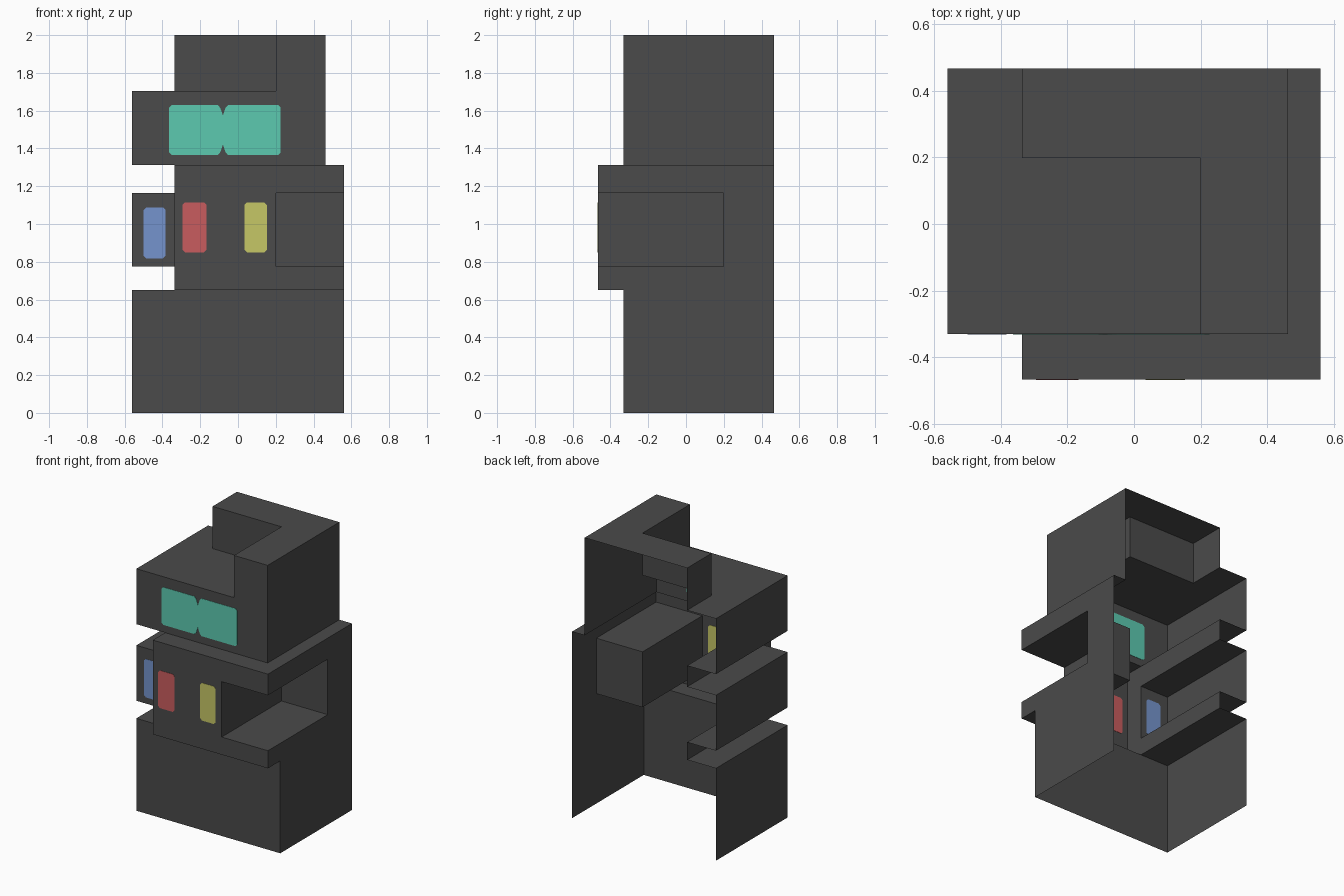
import bpy, bmesh
from mathutils import Vector

if "Cube" in bpy.data.objects:
    bpy.data.objects.remove(bpy.data.objects["Cube"])


def material(name, rgb):
    m = bpy.data.materials.new(name)
    m.diffuse_color = (*rgb, 1)
    m.use_nodes = True
    m.node_tree.nodes["Principled BSDF"].inputs["Base Color"].default_value = m.diffuse_color
    return m


dark = material("dark_grey", (0.069, 0.069, 0.069))
teal = material("teal", (0.107, 0.591, 0.434))
red = material("red", (0.584, 0.107, 0.112))
yellow = material("yellow", (0.565, 0.571, 0.133))
blue = material("blue", (0.178, 0.296, 0.610))

# Grid planes shared by all the blocks of the building
X = [-0.56, -0.336, 0.20, 0.462, 0.56]
Y = [-0.467, -0.33, 0.198, 0.467]
Z = [0, 0.65, 0.774, 1.164, 1.313, 1.703, 2.0]
GRID = (X, Y, Z)


def block(x0, x1, y0, y1, z0, z1):
    """Grid cells covered by a block, given as plane indices."""
    return {(i, j, k) for i in range(x0, x1) for j in range(y0, y1) for k in range(z0, z1)}


cells = block(0, 4, 1, 3, 0, 1)       # ground floor
cells |= block(1, 4, 0, 3, 1, 4)      # overhanging middle floor
cells -= block(2, 4, 0, 2, 2, 3)      # corner balcony recess
cells |= block(0, 1, 1, 3, 2, 3)      # side bay
cells |= block(0, 3, 1, 3, 4, 5)      # upper floor
cells |= block(1, 3, 1, 3, 5, 6)      # roof tower
cells -= block(1, 2, 1, 2, 5, 6)      # roof terrace cut-out


def finish(bm, name, mat):
    mesh = bpy.data.meshes.new(name)
    bm.to_mesh(mesh)
    bm.free()
    mesh.materials.append(mat)
    ob = bpy.data.objects.new(name, mesh)
    bpy.context.collection.objects.link(ob)
    return ob


# Thin outer shell: skin of the cells, left open at the back and underneath
bm = bmesh.new()
for cell in sorted(cells):
    for axis in range(3):
        for side in (0, 1):
            near = list(cell)
            near[axis] += 2 * side - 1
            plane = cell[axis] + side
            open_side = (axis == 1 and plane == 3) or (axis == 2 and plane == 0)
            if tuple(near) in cells or open_side:
                continue
            u, v = (axis + 1) % 3, (axis + 2) % 3
            corners = []
            for du, dv in ((0, 0), (1, 0), (1, 1), (0, 1)):
                p = Vector((0, 0, 0))
                p[axis] = GRID[axis][plane]
                p[u] = GRID[u][cell[u] + du]
                p[v] = GRID[v][cell[v] + dv]
                corners.append(bm.verts.new(p))
            bm.faces.new(corners if side else corners[::-1])
bmesh.ops.remove_doubles(bm, verts=bm.verts, dist=1e-4)
bmesh.ops.dissolve_limit(bm, angle_limit=0.01, verts=bm.verts, edges=bm.edges)
finish(bm, "building_shell", dark)


def window(name, outline, y, mat, t=0.004):
    """Thin pane showing on both sides of the wall at depth y."""
    bm = bmesh.new()
    face = bm.faces.new([bm.verts.new((x, y - t / 2, z)) for x, z in outline])
    new = bmesh.ops.extrude_face_region(bm, geom=[face])["geom"]
    bmesh.ops.translate(bm, vec=(0, t, 0), verts=[g for g in new if isinstance(g, bmesh.types.BMVert)])
    bmesh.ops.recalc_face_normals(bm, faces=bm.faces)
    finish(bm, name, mat)


def clipped(x0, x1, z0, z1, c=0.014):
    """Rectangle with clipped corners."""
    return [(x0 + c, z0), (x1 - c, z0), (x1, z0 + c), (x1, z1 - c),
            (x1 - c, z1), (x0 + c, z1), (x0, z1 - c), (x0, z0 + c)]


window("red_window", clipped(-0.294, -0.166, 0.85, 1.115), Y[0], red)
window("yellow_window", clipped(0.034, 0.153, 0.85, 1.115), Y[0], yellow)
window("blue_window", clipped(-0.50, -0.383, 0.818, 1.088), Y[1], blue)

# Wide upper window with a notch above and below
wide = clipped(-0.364, 0.226, 1.365, 1.63)
low = [(-0.107, 1.365), (-0.094, 1.38), (-0.08, 1.42), (-0.066, 1.38), (-0.053, 1.365)]
high = [(x, 2.995 - z) for x, z in reversed(low)]
window("teal_window", wide[:1] + low + wide[1:5] + high + wide[5:], Y[1], teal)
